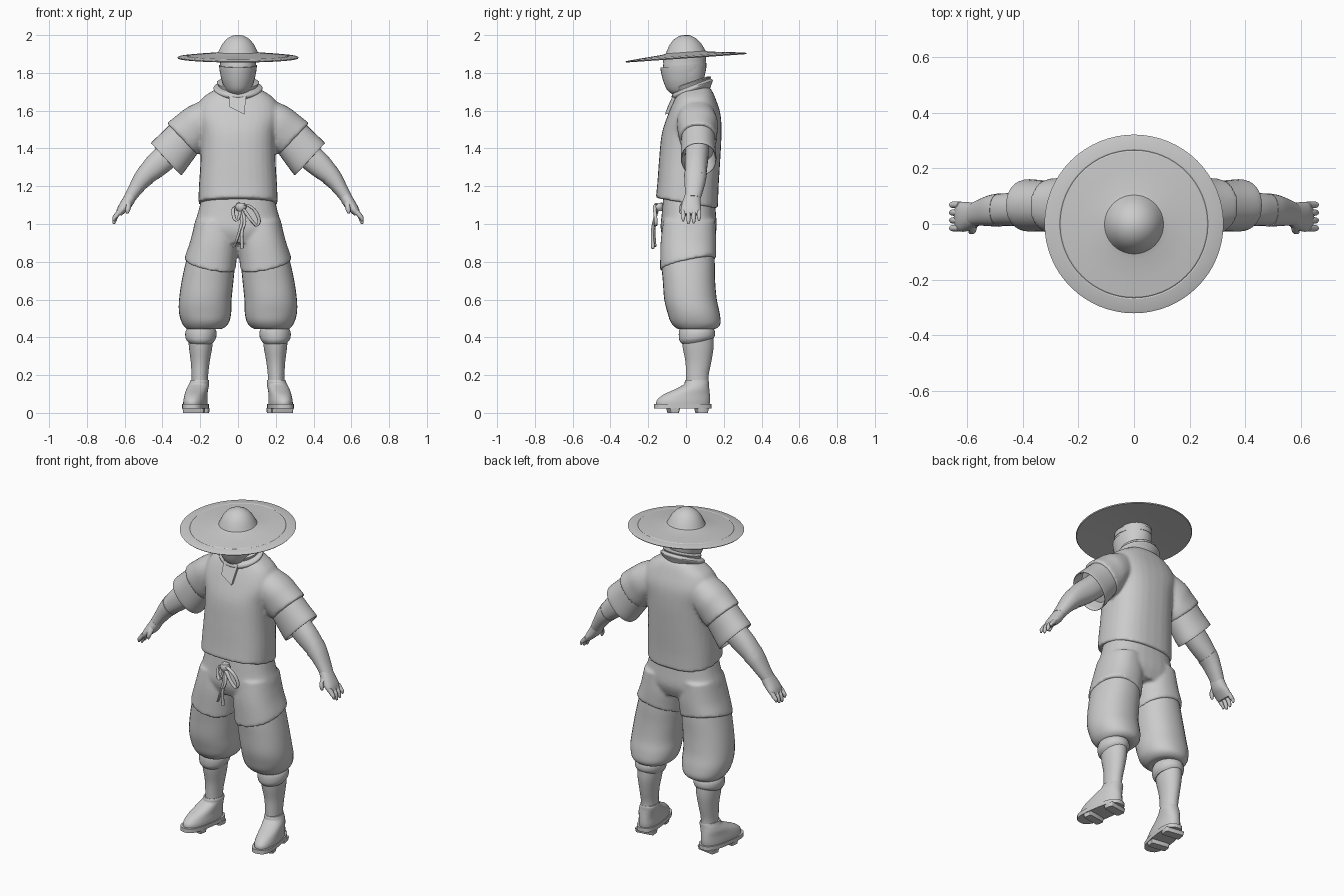
import bpy, bmesh, math
from mathutils import Vector, Matrix

grey = bpy.data.materials.new("plain grey")
grey.diffuse_color = (0.6, 0.6, 0.6, 1)


def finish(name, bm, angle=40, remesh=0):
    """Turn a bmesh into a shaded object; remesh fuses overlapping solids."""
    bmesh.ops.recalc_face_normals(bm, faces=bm.faces)
    me = bpy.data.meshes.new(name)
    bm.to_mesh(me)
    bm.free()
    me.materials.append(grey)
    ob = bpy.data.objects.new(name, me)
    bpy.context.collection.objects.link(ob)
    bpy.ops.object.select_all(action='DESELECT')
    ob.select_set(True)
    bpy.context.view_layer.objects.active = ob
    if remesh:
        m = ob.modifiers.new("fuse", 'REMESH')
        m.mode, m.voxel_size, m.use_smooth_shade = 'VOXEL', remesh, True
        s = ob.modifiers.new("soften", 'SMOOTH')
        s.factor, s.iterations = 0.5, 5
    else:
        bpy.ops.object.shade_smooth_by_angle(angle=math.radians(angle))
    return ob


def box(x0, x1, y0, y1, z, tx=0, ty=0):
    """Cross-section from its extents; tx and ty tilt it along x and y."""
    rx, ry = (x1 - x0) / 2, (y1 - y0) / 2
    return ((x0 + rx, y0 + ry, z), (rx, 0, tx), (0, ry, ty))


def cut(x, y, z, ux, uz, v):
    """Cross-section of an arm: half-axis in the xz plane, half-width in y."""
    return ((x, y, z), (ux, 0, uz), (0, v, 0))


def loft(bm, rings, s=1, n=32, power=2.2, steps=4, caps=True):
    """Smooth skin through cross-sections; s = -1 mirrors it in x."""
    R = [[Vector(a) for a in r] for r in rings]
    secs = []
    for i in range(len(R) - 1):
        p = [R[max(i - 1, 0)], R[i], R[i + 1], R[min(i + 2, len(R) - 1)]]
        for k in range(steps):
            t = k / steps
            secs.append([0.5 * (2 * b + (c - a) * t + (2 * a - 5 * b + 4 * c - d) * t * t
                                + (3 * b - a - 3 * c + d) * t ** 3) for a, b, c, d in zip(*p)])
    secs.append(R[-1])
    loops = []
    for c, u, v in secs:
        loop = []
        for j in range(n):
            a = 2 * math.pi * j / n
            ca, sa = math.cos(a), math.sin(a)
            q = c + u * math.copysign(abs(ca) ** (2 / power), ca) + v * math.copysign(abs(sa) ** (2 / power), sa)
            loop.append(bm.verts.new((q.x * s, q.y, q.z)))
        loops.append(loop)
    for a, b in zip(loops, loops[1:]):
        for j in range(n):
            bm.faces.new((a[j], a[(j + 1) % n], b[(j + 1) % n], b[j]))
    if caps:
        bm.faces.new(loops[0])
        bm.faces.new(loops[-1])


def part(name, rings, pair=False, remesh=0, xf=None, **kw):
    bm = bmesh.new()
    for s in ((1, -1) if pair else (1,)):
        loft(bm, rings, s, **kw)
    if xf:
        bmesh.ops.transform(bm, matrix=xf, verts=bm.verts)
    return finish(name, bm, remesh=remesh)


def cord(name, paths, r, flat=1.0):
    """Soft tubes along smooth paths."""
    bm = bmesh.new()
    for pts in paths:
        rings = [((x, y, z), (r, 0, r * .3), (0, r * flat, r * .3)) for x, y, z in pts]
        loft(bm, rings, n=10, power=2)
    return finish(name, bm)


# straw hat: turned profile, tilted forward
profile = [(0, .117), (.03, .112), (.06, .095), (.085, .066), (.098, .04), (.106, .024), (.125, .019),
           (.2, .012), (.262, .006), (.266, .003), (.270, .005), (.315, .0), (.322, -.003), (.318, -.008),
           (.2, .002), (.1, .008), (0, .01)]
bm = bmesh.new()
vs = [bm.verts.new((r, 0, z)) for r, z in profile]
es = [bm.edges.new(e) for e in zip(vs, vs[1:])]
bmesh.ops.spin(bm, geom=vs + es, cent=(0, 0, 0), axis=(0, 0, 1), angle=2 * math.pi, steps=64)
bmesh.ops.remove_doubles(bm, verts=bm.verts, dist=1e-4)
bmesh.ops.transform(bm, verts=bm.verts,
                    matrix=Matrix.Translation((0, 0, 1.885)) @ Matrix.Rotation(math.radians(4), 4, 'X'))
finish("straw_hat", bm, 30)

# head, face mask, neckerchief
part("head", [box(-.065, .065, -.02, .09, 1.66), box(-.075, .075, -.07, .09, 1.73),
              box(-.092, .092, -.115, .1, 1.79), box(-.095, .095, -.12, .104, 1.85),
              box(-.09, .09, -.1, .1, 1.9)])
part("face_mask", [box(-.04, .04, -.07, .03, 1.685), box(-.065, .065, -.1, .07, 1.71),
                   box(-.085, .085, -.12, .09, 1.755), box(-.097, .097, -.132, .106, 1.81, 0, .008),
                   box(-.1, .1, -.136, .108, 1.84, 0, .012)], power=2)
part("head_band", [box(-.098, .098, -.122, .107, 1.855), box(-.098, .098, -.118, .107, 1.885)], power=2)
part("neckerchief", [box(-.095, .095, -.05, .125, 1.68, 0, .03), box(-.125, .125, -.075, .135, 1.705, 0, .035),
                     box(-.128, .128, -.07, .142, 1.725, 0, .035), box(-.105, .105, -.055, .13, 1.735, 0, .035),
                     box(-.112, .112, -.06, .132, 1.75, 0, .03), box(-.085, .085, -.04, .11, 1.755, 0, .025)], power=2)

# pointed scarf end on the chest
bm = bmesh.new()
f = bm.faces.new([bm.verts.new(p) for p in ((-.05, -.066, 1.69), (.045, -.066, 1.69), (.033, -.112, 1.58), (-.045, -.097, 1.62))])
ext = bmesh.ops.extrude_face_region(bm, geom=[f])
bmesh.ops.translate(bm, vec=(0, .03, .006), verts=[v for v in ext["geom"] if isinstance(v, bmesh.types.BMVert)])
finish("scarf_end", bm)

# shirt: body and shoulders fused
bm = bmesh.new()
loft(bm, [box(-.21, .21, -.16, .17, 1.11, 0, -.028), box(-.207, .207, -.152, .172, 1.2, 0, -.015),
          box(-.198, .198, -.142, .182, 1.35), box(-.20, .20, -.128, .188, 1.48),
          box(-.225, .225, -.095, .183, 1.58), box(-.195, .195, -.06, .158, 1.66),
          box(-.125, .125, -.03, .135, 1.71), box(-.08, .08, 0, .11, 1.73)], power=2.5)
for s in (1, -1):
    loft(bm, [cut(.10, .05, 1.59, .03, .09, .09), cut(.205, .06, 1.535, .055, .087, .108),
              cut(.255, .062, 1.485, .07, .09, .104), cut(.297, .065, 1.45, .079, .084, .099)], s)
finish("shirt", bm, remesh=.009)

# wide hollow sleeve cuffs
part("sleeve_cuffs", [cut(.27, .065, 1.47, .07, .077, .09), cut(.33, .065, 1.40, .076, .082, .092),
                      cut(.377, .067, 1.347, .08, .086, .094), cut(.374, .067, 1.35, .073, .079, .086),
                      cut(.33, .065, 1.40, .068, .074, .08)], pair=True)

# arms, wrist wraps, hands
part("arms", [cut(.29, .06, 1.44, .045, .05, .06), cut(.37, .057, 1.365, .045, .052, .062),
              cut(.44, .053, 1.305, .038, .052, .06), cut(.51, .05, 1.24, .028, .038, .055)], pair=True)
part("wrist_wraps", [cut(.485, .05, 1.262, .034, .045, .06), cut(.515, .048, 1.228, .031, .037, .056),
                     cut(.55, .042, 1.175, .029, .023, .048), cut(.575, .035, 1.135, .028, .015, .042)], pair=True)
part("hands", [cut(.565, .035, 1.15, .027, .015, .042), cut(.592, .028, 1.105, .029, .013, .05),
               cut(.615, .026, 1.075, .024, .009, .054), cut(.632, .026, 1.05, .015, .006, .05)], pair=True)
bm = bmesh.new()
for s in (1, -1):
    for i, tip in enumerate((1.015, 1.0, 1.003, 1.018)):
        y = -.015 + i * .028
        loft(bm, [cut(.625, y, 1.07, .012, .005, .012), cut(.646, y, 1.042, .012, .005, .012),
                  cut(.655, y, tip + .015, .010, .003, .010), cut(.658, y, tip, .005, .001, .005)], s, n=10, power=2)
    loft(bm, [cut(.582, .005, 1.13, .018, .007, .018), cut(.58, -.02, 1.095, .014, .005, .014),
              cut(.585, -.027, 1.07, .011, .003, .010), cut(.587, -.027, 1.055, .005, .001, .005)], s, n=10, power=2)
finish("fingers", bm)

# trousers: upper layer with slanted lower edge, baggy legs below
bm = bmesh.new()
loft(bm, [box(-.19, .19, -.12, .15, 1.15), box(-.212, .212, -.128, .158, 1.06),
          box(-.236, .236, -.134, .162, .97), box(-.2, .2, -.11, .135, .9)], power=2.4)
for s in (1, -1):
    loft(bm, [box(.01, .225, -.12, .155, 1.02), box(.0, .253, -.134, .16, .91),
              box(.008, .278, -.137, .16, .82, .016, .022), box(.012, .283, -.137, .16, .787, .026, .034)], s, power=2.3)
finish("trouser_tops", bm, remesh=.009)
part("trouser_legs", [box(.025, .25, -.12, .145, .9), box(.016, .276, -.13, .152, .8),
                      box(.024, .298, -.123, .154, .7), box(.034, .312, -.115, .163, .6),
                      box(.036, .312, -.098, .178, .53), box(.05, .296, -.08, .182, .475, 0, -.004),
                      box(.085, .272, -.045, .155, .445), box(.125, .26, -.015, .12, .45)], pair=True)

# tied drawstring
cord("drawstring", [
    [(.0, -.135, 1.11), (.02, -.15, 1.1), (.05, -.165, 1.1), (.09, -.165, 1.07), (.112, -.16, 1.02),
     (.10, -.16, .99), (.07, -.165, 1.02), (.035, -.16, 1.07), (.01, -.15, 1.09)],
    [(.0, -.145, 1.1), (-.025, -.155, 1.08), (-.02, -.165, 1.03), (.0, -.165, 1.02), (.012, -.16, 1.07)],
    [(.01, -.15, 1.08), (.02, -.165, 1.02), (.005, -.17, .95), (-.02, -.165, .88)],
    [(.02, -.15, 1.08), (.035, -.17, 1.01), (.02, -.178, .95), (.022, -.175, .87)]], .009)
part("drawstring_knot", [box(-.005, .035, -.165, -.12, 1.07), box(-.015, .045, -.17, -.12, 1.09),
                         box(-.005, .035, -.165, -.12, 1.11)], n=12)

# leg wraps: top band and shin
part("knee_bands", [box(.13, .262, -.03, .14, .46), box(.114, .278, -.038, .152, .43, 0, .004),
                    box(.117, .277, -.035, .152, .395, 0, .012), box(.13, .262, -.015, .14, .375, 0, .014)], pair=True, power=2)
part("shins", [box(.13, .265, -.025, .145, .42), box(.136, .26, -.018, .146, .35),
               box(.15, .25, -.003, .134, .27), box(.158, .246, .0, .12, .2), box(.158, .246, .0, .12, .15)],
     pair=True, power=2)

# feet, turned slightly outwards about the heel
bm = bmesh.new()
sole = bmesh.new()
turn = Matrix.Translation((.21, .08, 0)) @ Matrix.Rotation(math.radians(9), 4, 'Z') @ Matrix.Translation((-.21, -.08, 0))
loft(bm, [box(.15, .27, -.16, .125, .04), box(.15, .27, -.158, .128, .065), box(.153, .267, -.125, .127, .095),
          box(.152, .264, -.06, .124, .125), box(.15, .256, -.012, .122, .15), box(.15, .25, -.005, .122, .165),
          box(.153, .247, -.001, .12, .175)])
loft(sole, [box(.147, .273, -.172, .135, .022), box(.147, .273, -.172, .135, .046)], steps=1, power=2.8)
# tread bars under each sole
for y0, y1 in ((-.1, -.04), (.05, .115)):
    loft(sole, [box(.155, .265, y0 + .006, y1 - .006, 0), box(.152, .268, y0, y1, .024)], steps=1, n=16, power=9)
for name, b in (("boots", bm), ("sandal_soles", sole)):
    bmesh.ops.transform(b, matrix=turn, verts=b.verts)
    geo = bmesh.ops.duplicate(b, geom=b.verts[:] + b.edges[:] + b.faces[:])["geom"]
    for v in geo:
        if isinstance(v, bmesh.types.BMVert):
            v.co.x *= -1
    finish(name, b)
